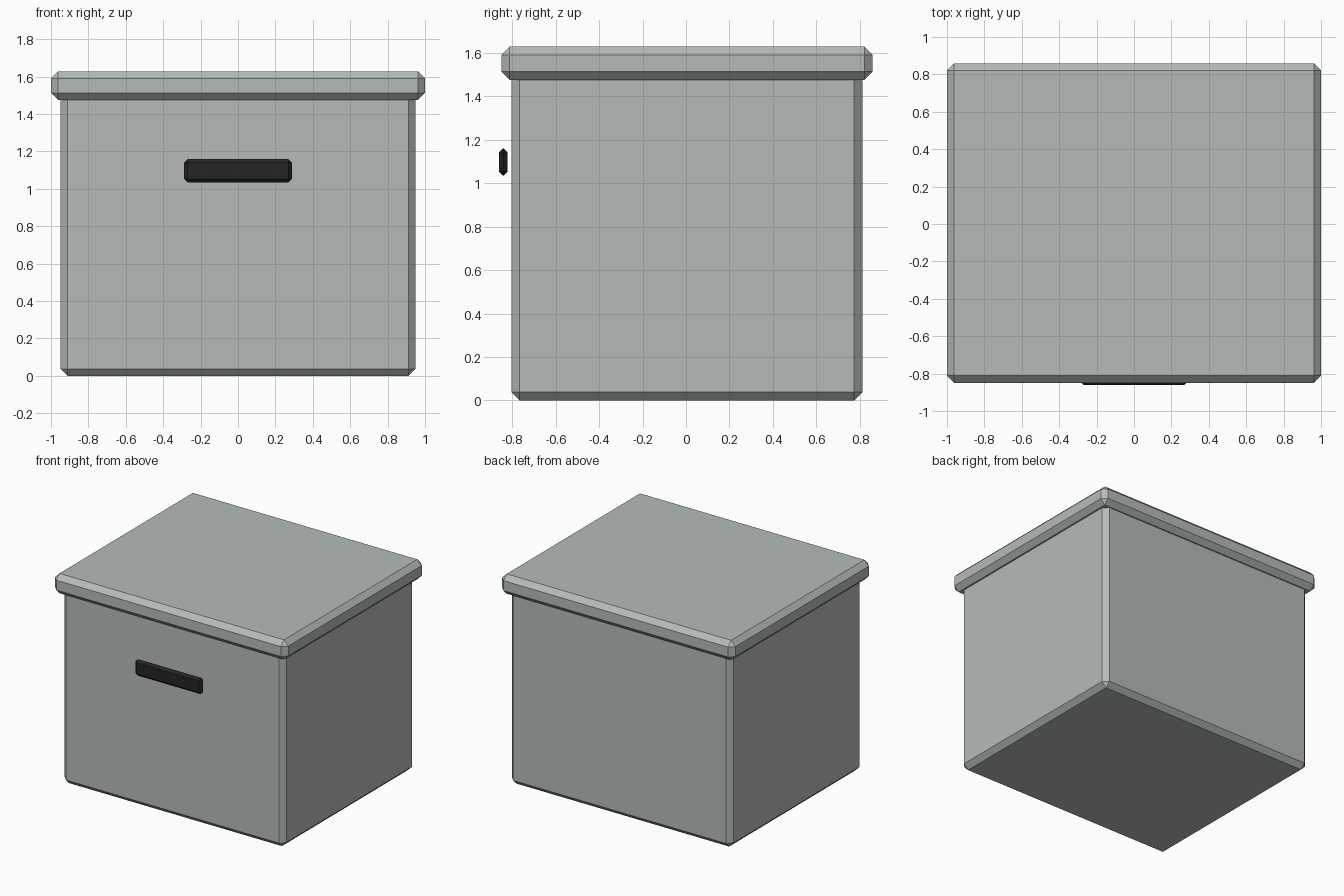
import bpy
import bmesh
from mathutils import Vector

if "Cube" in bpy.data.objects:
    bpy.data.objects.remove(bpy.data.objects["Cube"])


def material(name, rgb):
    m = bpy.data.materials.new(name)
    m.diffuse_color = (*rgb, 1.0)
    m.use_nodes = True
    m.node_tree.nodes["Principled BSDF"].inputs["Base Color"].default_value = m.diffuse_color
    return m


def chamfered_box(name, lo, hi, chamfer, mat):
    """Box between two corners with every edge cut by one flat chamfer."""
    lo, hi = Vector(lo), Vector(hi)
    bm = bmesh.new()
    bmesh.ops.create_cube(bm, size=1.0)
    bmesh.ops.scale(bm, vec=hi - lo, verts=bm.verts)
    bmesh.ops.translate(bm, vec=(lo + hi) / 2, verts=bm.verts)
    bmesh.ops.bevel(bm, geom=bm.edges[:], offset=chamfer, offset_type='OFFSET',
                    segments=1, profile=0.5, affect='EDGES')
    mesh = bpy.data.meshes.new(name)
    bm.to_mesh(mesh)
    bm.free()
    mesh.materials.append(mat)
    obj = bpy.data.objects.new(name, mesh)
    bpy.context.collection.objects.link(obj)
    return obj


grey = material("light grey", (0.46, 0.50, 0.48))
black = material("near black", (0.018, 0.018, 0.018))

# Box body, its top edge tucked up inside the lid
chamfered_box("box_body", (-0.95, -0.803, 0.0), (0.95, 0.812, 1.53), 0.038, grey)
# Overhanging lid
chamfered_box("lid", (-1.0, -0.849, 1.475), (1.0, 0.859, 1.628), 0.038, grey)
# Handle bar in front of the box
chamfered_box("handle", (-0.288, -0.86, 1.034), (0.288, -0.821, 1.16), 0.0185, black)
